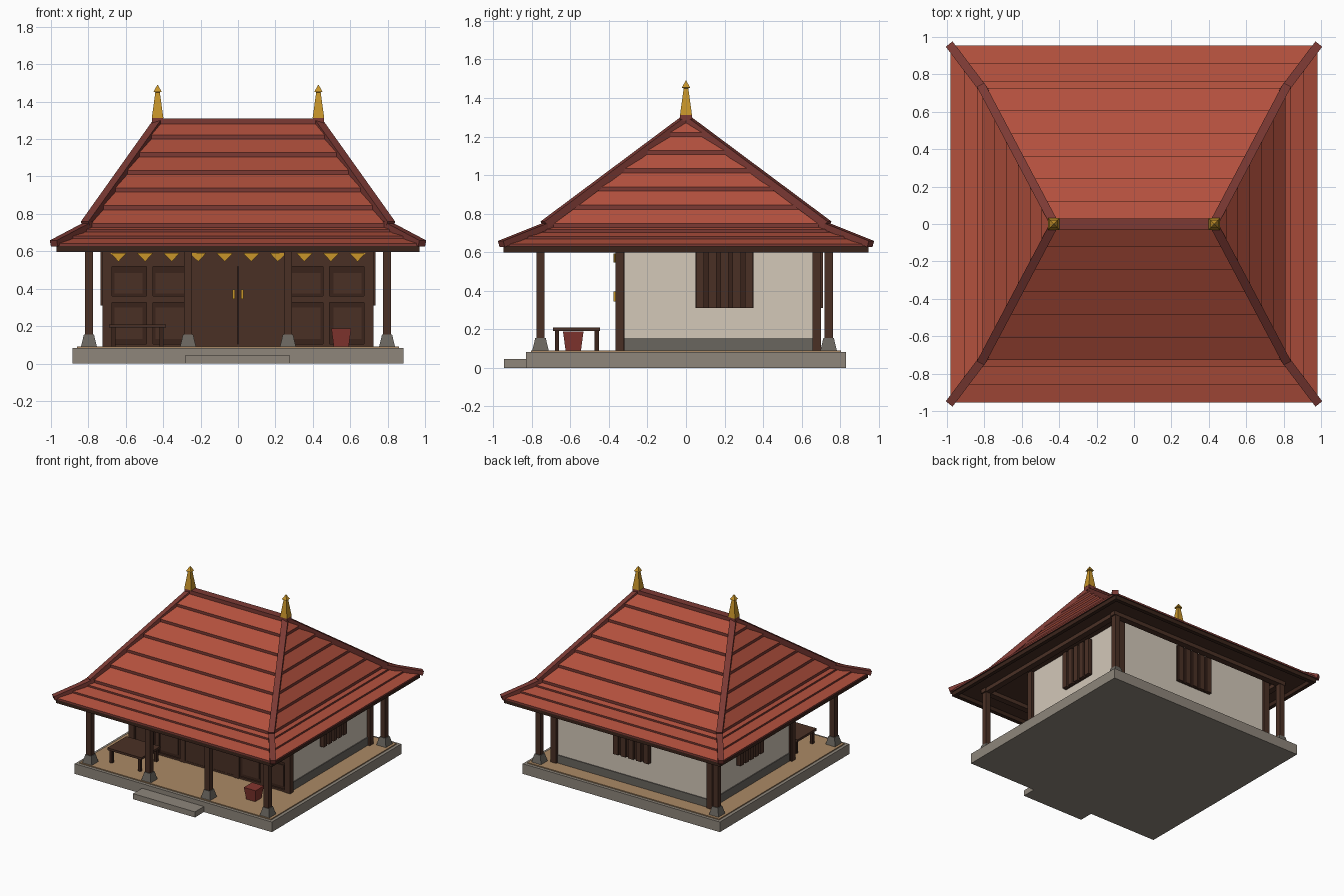
import bpy, bmesh, math
from mathutils import Vector

if "Cube" in bpy.data.objects:
    bpy.data.objects.remove(bpy.data.objects["Cube"])


def mat(name, hexcol):
    lin = [(int(hexcol[i:i + 2], 16) / 255) for i in (0, 2, 4)]
    lin = [c / 12.92 if c < 0.04045 else ((c + 0.055) / 1.055) ** 2.4 for c in lin]
    m = bpy.data.materials.new(name)
    m.diffuse_color = (*lin, 1)
    m.use_nodes = True
    m.node_tree.nodes["Principled BSDF"].inputs["Base Color"].default_value = m.diffuse_color
    return m


TILE = mat("roof_tile_red", "B2503D")
RIDGE = mat("dark_tile_red", "7C3A34")
WOOD = mat("dark_wood", "4A3025")
DEEP = mat("deep_wood", "3A241B")
WALL = mat("plaster_cream", "D3C8B9")
STONE = mat("stone_grey", "8E867B")
BASE = mat("dark_stone", "6A665F")
FLOOR = mat("floor_tan", "AB8A66")
GOLD = mat("gold", "C8952A")
POT = mat("pot_red", "84362F")


def finish(name, bm, *mats):
    bmesh.ops.recalc_face_normals(bm, faces=bm.faces)
    me = bpy.data.meshes.new(name)
    bm.to_mesh(me)
    bm.free()
    for m in mats:
        me.materials.append(m)
    ob = bpy.data.objects.new(name, me)
    bpy.context.collection.objects.link(ob)
    return ob


def stack(name, rings, *mats, at=(0, 0), dark=()):
    """Closed solid through rectangular rings (half x, half y, z)."""
    bm = bmesh.new()
    prev = None
    for i, (hx, hy, z) in enumerate(rings):
        ring = [bm.verts.new((at[0] + sx * hx, at[1] + sy * hy, z))
                for sx, sy in ((-1, -1), (1, -1), (1, 1), (-1, 1))]
        if prev:
            for k in range(4):
                f = bm.faces.new((prev[k], prev[k - 3], ring[k - 3], ring[k]))
                f.material_index = 1 if i in dark else 0
        else:
            bm.faces.new(ring)
        prev = ring
    cap = bm.faces.new(prev)
    cap.material_index = len(mats) - 1
    return finish(name, bm, *mats)


def box(name, x0, x1, y0, y1, z0, z1, m):
    hx, hy = (x1 - x0) / 2, (y1 - y0) / 2
    return stack(name, [(hx, hy, z0), (hx, hy, z1)], m, at=((x0 + x1) / 2, (y0 + y1) / 2))


def bar(name, p, q, w, h, m):
    p, q = Vector(p), Vector(q)
    bm = bmesh.new()
    bmesh.ops.create_cube(bm, size=1)
    bmesh.ops.scale(bm, vec=((q - p).length, w, h), verts=bm.verts)
    ob = finish(name, bm, m)
    ob.rotation_euler = (q - p).to_track_quat('X', 'Z').to_euler()
    ob.location = (p + q) / 2
    return ob


# platform, floor and step
box("platform", -.885, .885, -.83, .83, 0, .082, STONE)
box("floor", -.86, .86, -.805, .805, .08, .09, FLOOR)
box("front_step", -.28, .275, -.945, -.82, 0, .045, STONE)

# room
box("plaster_walls", -.70, .70, -.33, .68, .09, .63, WALL)
box("wall_plinth", -.707, .707, -.325, .687, .09, .155, BASE)
box("front_wood_wall", -.715, .715, -.35, -.32, .09, .625, DEEP)
for sx in (-1, 1):
    for y in (-.345, .678):
        box("room_corner_post", sx * .70 - .025, sx * .70 + .025, y - .022, y + .022, .09, .63, WOOD)
    box("door_post", sx * .243 - .022, sx * .243 + .022, -.367, -.34, .09, .625, WOOD)

# front panelling: frames and raised panels in two bays each side, double door in the middle
box("front_bottom_rail", -.69, .69, -.362, -.34, .09, .105, WOOD)
box("front_top_rail", -.69, .69, -.362, -.34, .52, .625, WOOD)
for sx in (-1, 1):
    box("bay_mullion", sx * .472 - .018, sx * .472 + .018, -.362, -.34, .1, .6, WOOD)
    for cx in (.365, .585):
        x = sx * cx
        box("bay_mid_rail", x - .1, x + .1, -.362, -.34, .325, .36, WOOD)
        for z0, z1 in ((.13, .30), (.375, .485)):
            box("raised_panel", x - .075, x + .075, -.356, -.34, z0, z1, WOOD)
    box("door_leaf", min(sx * .002, sx * .222), max(sx * .002, sx * .222), -.36, -.34, .10, .53, WOOD)
    box("door_handle", sx * .023 - .007, sx * .023 + .007, -.377, -.355, .345, .395, GOLD)

# row of hanging gold triangles
for i in range(10):
    x = -.639 + i * .142
    bm = bmesh.new()
    tri = bm.faces.new([bm.verts.new(c) for c in
                        ((x - .045, -.366, .592), (x + .045, -.366, .592), (x, -.366, .545))])
    ext = bmesh.ops.extrude_face_region(bm, geom=[tri])
    for v in ext["geom"]:
        if isinstance(v, bmesh.types.BMVert):
            v.co.y -= .009
    finish("gold_pendant", bm, GOLD)

# windows with upright slats on both sides and the back
for sx in (-1, 1):
    a, b = sorted((sx * .69, sx * .715))
    box("side_window", a, b, .05, .35, .31, .61, DEEP)
    for k in range(5):
        y = .073 + k * .0635
        a, b = sorted((sx * .70, sx * .735))
        box("side_window_slat", a, b, y - .021, y + .021, .31, .61, WOOD)
box("back_window", -.16, .16, .67, .695, .31, .61, DEEP)
for k in range(5):
    x = -.136 + k * .068
    box("back_window_slat", x - .022, x + .022, .68, .71, .31, .61, WOOD)

# veranda columns on stone feet
for x, y in [(sx * cx, -.755) for sx in (-1, 1) for cx in (.797, .267)] + [(-.797, .74), (.797, .74)]:
    stack("column_foot", [(.043, .043, .088), (.027, .027, .155)], BASE, at=(x, y))
    box("column", x - .022, x + .022, y - .022, y + .022, .15, .625, WOOD)

# beams over the columns
for y in (-.755, .74):
    box("long_beam", -.83, .83, y - .025, y + .025, .597, .64, WOOD)
for x in (-.797, .797):
    box("side_beam", x - .025, x + .025, -.78, .765, .597, .64, WOOD)

# roof: stepped courses, steep above and shallow below
rings = [(.43, .006, 1.295)]
dark = []
for i in range(6):
    t = (i + 1) / 6
    hx, hy, z = .43 + .38 * t, .727 * t, 1.222 - .0945 * i
    rings += [(hx, hy, z), (hx, hy, z - .022)]
    dark.append(len(rings) - 1)
for t, z in ((.17, .717), (.58, .682), (1, .643)):
    hx, hy = .81 + .17 * t, .727 + .228 * t
    rings += [(hx, hy, z), (hx, hy, z - .014)]
    dark.append(len(rings) - 1)
stack("tiled_roof", rings, TILE, RIDGE, WOOD, dark=dark)

# eave boards
for s in (-1, 1):
    a, b = sorted((s * .94, s * .97))
    box("side_fascia", a, b, -.945, .945, .597, .631, DEEP)
    a, b = sorted((s * .915, s * .947))
    box("long_fascia", -.97, .97, a, b, .597, .631, DEEP)

# ridge, hip caps and finials
box("ridge_cap", -.44, .44, -.03, .03, 1.265, 1.31, RIDGE)
for sx in (-1, 1):
    for sy in (-1, 1):
        bar("upper_hip_cap", (sx * .425, 0, 1.29), (sx * .815, sy * .735, .742), .046, .04, RIDGE)
        bar("lower_hip_cap", (sx * .79, sy * .70, .745), (sx * .985, sy * .958, .642), .046, .034, RIDGE)
    stack("finial_block", [(.03, .03, 1.28), (.03, .03, 1.315)], RIDGE, at=(sx * .43, 0))
    stack("finial", [(.031, .031, 1.312), (.012, .012, 1.45), (.022, .022, 1.453), (.001, .001, 1.49)],
          GOLD, at=(sx * .43, 0))

# bench
box("bench_seat", -.69, -.385, -.69, -.445, .192, .21, WOOD)
for x in (-.665, -.41):
    for y in (-.67, -.463):
        box("bench_leg", x - .011, x + .011, y - .011, y + .011, .09, .195, DEEP)

# square pot
stack("pot", [(.04, .04, .09), (.053, .053, .187)], POT, at=(.552, -.585))
